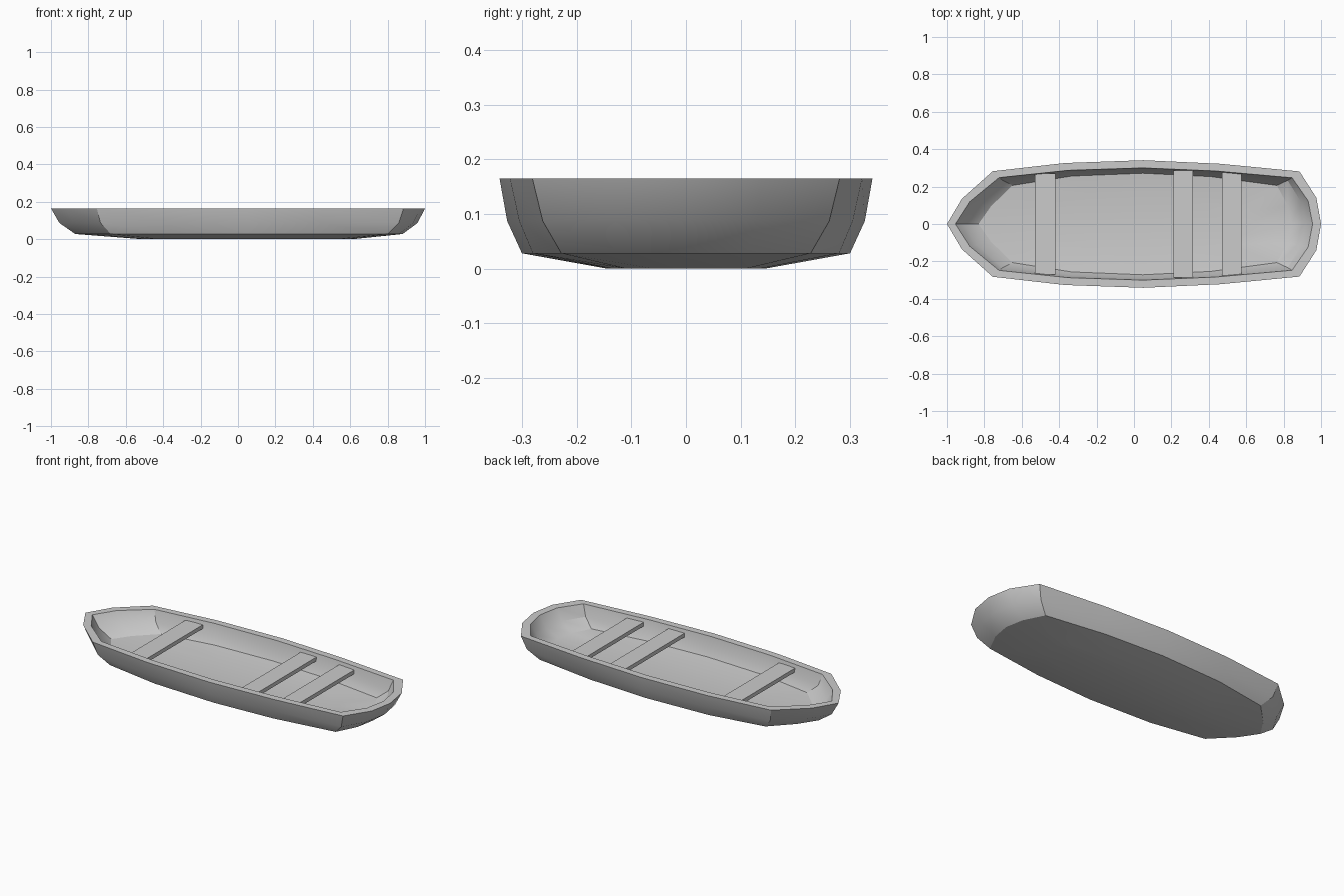
import bpy, bmesh, math

if "Cube" in bpy.data.objects:
    bpy.data.objects.remove(bpy.data.objects["Cube"])

# Half outlines from bow (-x) to stern (+x), each at one height
TOP = [(-1, 0), (-.92, .135), (-.755, .282), (-.37, .326), (.05, .341),
       (.46, .322), (.885, .281), (.975, .14), (1, 0)]
MID = [(-.955, 0), (-.88, .125), (-.735, .262), (-.36, .31), (.05, .327),
       (.45, .305), (.86, .262), (.937, .13), (.96, 0)]
LOW = [(-.87, 0), (-.80, .105), (-.68, .228), (-.35, .283), (.05, .30),
       (.43, .28), (.80, .228), (.86, .11), (.88, 0)]
KEEL = [(-.51, 0), (-.48, .06), (-.42, .11), (-.22, .135), (.05, .145),
        (.30, .135), (.52, .11), (.58, .06), (.61, 0)]


def ring(bm, half, z, sx=1, sy=1):
    """Closed outline made by mirroring a half outline across y."""
    pts = half + [(x, -y) for x, y in half[-2:0:-1]]
    return [bm.verts.new((x * sx, y * sy, z)) for x, y in pts]


def finish(bm, name, bevel=0):
    bmesh.ops.recalc_face_normals(bm, faces=bm.faces)
    mesh = bpy.data.meshes.new(name)
    bm.to_mesh(mesh)
    bm.free()
    obj = bpy.data.objects.new(name, mesh)
    bpy.context.collection.objects.link(obj)
    return obj


# Hull: outer skin up from the keel, over the rim, down to the inner floor
bm = bmesh.new()
rings = [ring(bm, KEEL, 0), ring(bm, LOW, .028), ring(bm, MID, .087), ring(bm, TOP, .165),
         ring(bm, TOP, .165, .955, .88), ring(bm, MID, .1, .955, .89),
         ring(bm, LOW, .054, .955, .905), ring(bm, KEEL, .04)]
for a, b in zip(rings, rings[1:]):
    n = len(a)
    for i in range(n):
        j = (i + 1) % n
        bm.faces.new((a[i], a[j], b[j], b[i]))
bm.faces.new(rings[0])
bm.faces.new(rings[-1])
hull = finish(bm, "hull")
bpy.context.view_layer.objects.active = hull
hull.select_set(True)
bpy.ops.object.shade_smooth_by_angle(angle=math.radians(30))
hull.select_set(False)

# Seats: flat planks just below the rim
for name, x0, x1, w in (("bow_seat", -.53, -.42, .27),
                        ("middle_seat", .21, .315, .287),
                        ("stern_seat", .47, .575, .275)):
    bm = bmesh.new()
    bmesh.ops.create_cube(bm, size=1)
    bmesh.ops.scale(bm, vec=(x1 - x0, 2 * w, .023), verts=bm.verts)
    bmesh.ops.translate(bm, vec=((x0 + x1) / 2, 0, .134), verts=bm.verts)
    finish(bm, name)
